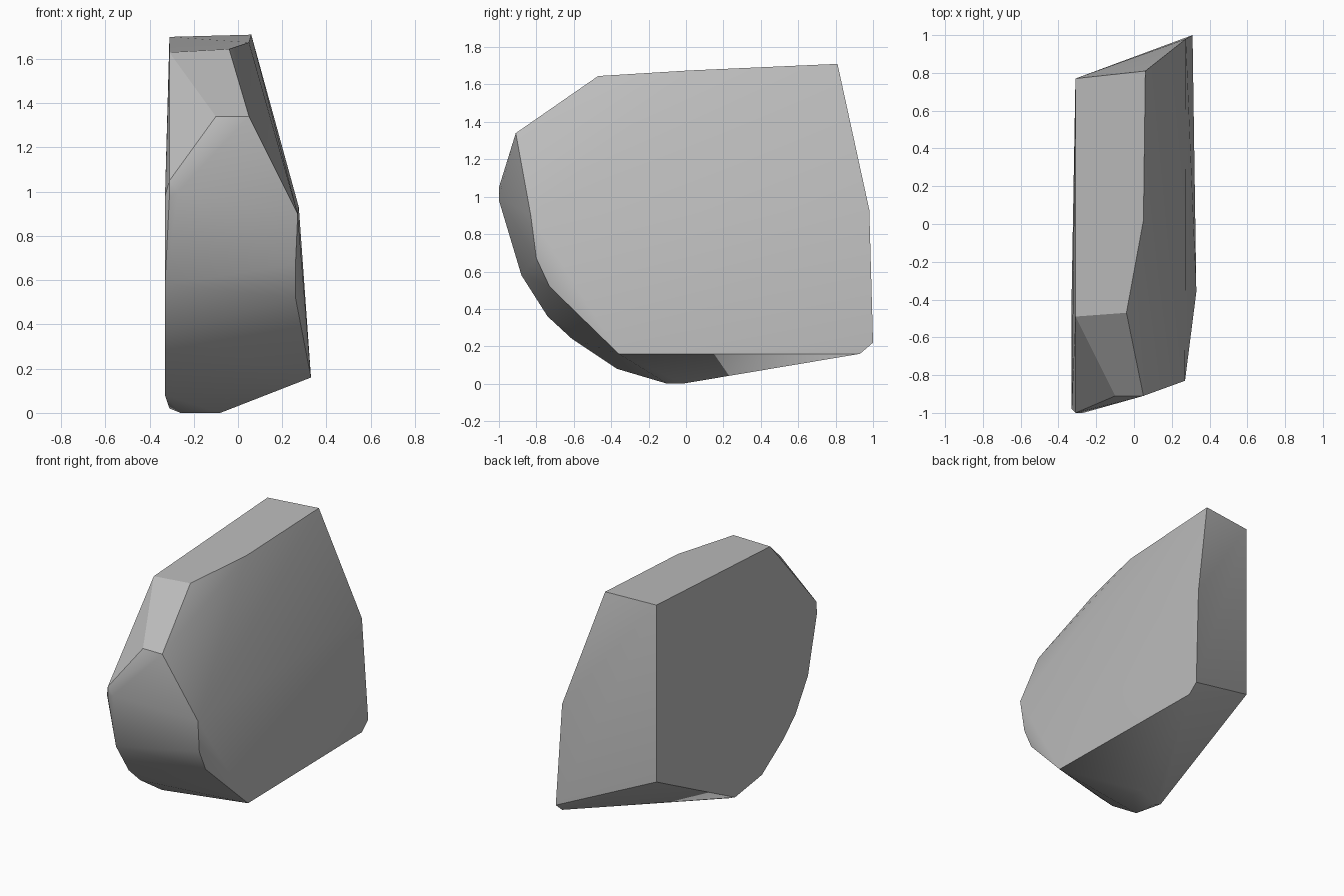
import bpy
import bmesh
import math

default_cube = bpy.data.objects.get("Cube")
if default_cube:
    bpy.data.objects.remove(default_cube, do_unlink=True)


def make_material(name, colour):
    material = bpy.data.materials.new(name)
    material.use_nodes = True
    material.diffuse_color = colour
    shader = material.node_tree.nodes["Principled BSDF"]
    shader.inputs["Base Color"].default_value = colour
    return material


def make_hull(name, corners, material):
    """Wrap a faceted convex stone around its corner points."""
    shape = bmesh.new()
    for corner in corners:
        shape.verts.new(corner)
    result = bmesh.ops.convex_hull(shape, input=shape.verts[:])
    spare = set(result["geom_interior"] + result["geom_unused"])
    loose = [item for item in spare if isinstance(item, bmesh.types.BMVert)]
    bmesh.ops.delete(shape, geom=loose, context="VERTS")
    # Merge triangles that share a plane into larger facets
    bmesh.ops.dissolve_limit(shape, angle_limit=math.radians(1),
                             verts=shape.verts[:], edges=shape.edges[:])
    bmesh.ops.recalc_face_normals(shape, faces=shape.faces[:])
    mesh = bpy.data.meshes.new(name)
    shape.to_mesh(mesh)
    shape.free()
    mesh.materials.append(material)
    stone = bpy.data.objects.new(name, mesh)
    bpy.context.collection.objects.link(stone)
    return stone


# Flat split side: straight back and top edges
flat_side = [(-.31, y, z) for y, z in (
    (.77, 1.7), (.77, .46), (-.1, .02), (-.49, 1.63), (-1, 1.05))]

# Rounded front and underside edge of the flat side
rounded_edge = [(-.33, y, z) for y, z in (
    (-.98, .98), (-.88, .58), (-.74, .36), (-.61, .24), (-.37, .08))]

# Outline of the broad sloping side, from top front around the back
broad_side = [
    (.05, -.91, 1.34), (-.04, -.47, 1.645), (.05, .02, 1.675),
    (.06, .81, 1.71), (.275, .98, .93), (.31, 1, .22), (.31, .93, .16),
    (.33, -.36, .16), (.26, -.73, .52), (.26, -.8, .67), (.27, -.83, .9)]

# Brow of the front and the small resting patch underneath
brow = [(-.1, -.91, 1.34), (-.27, -1, 1), (-.31, -1, .98)]
resting_patch = [(-.08, -.02, 0), (-.26, -.1, 0), (-.08, -.1, 0)]

stone_grey = make_material("stone_grey", (.5, .5, .5, 1))
rock = make_hull("rock", flat_side + rounded_edge + broad_side + brow + resting_patch,
                 stone_grey)

# Soft rounding on shallow facets, crisp main ridges
bpy.ops.object.select_all(action="DESELECT")
rock.select_set(True)
bpy.context.view_layer.objects.active = rock
bpy.ops.object.shade_smooth_by_angle(angle=math.radians(30))
